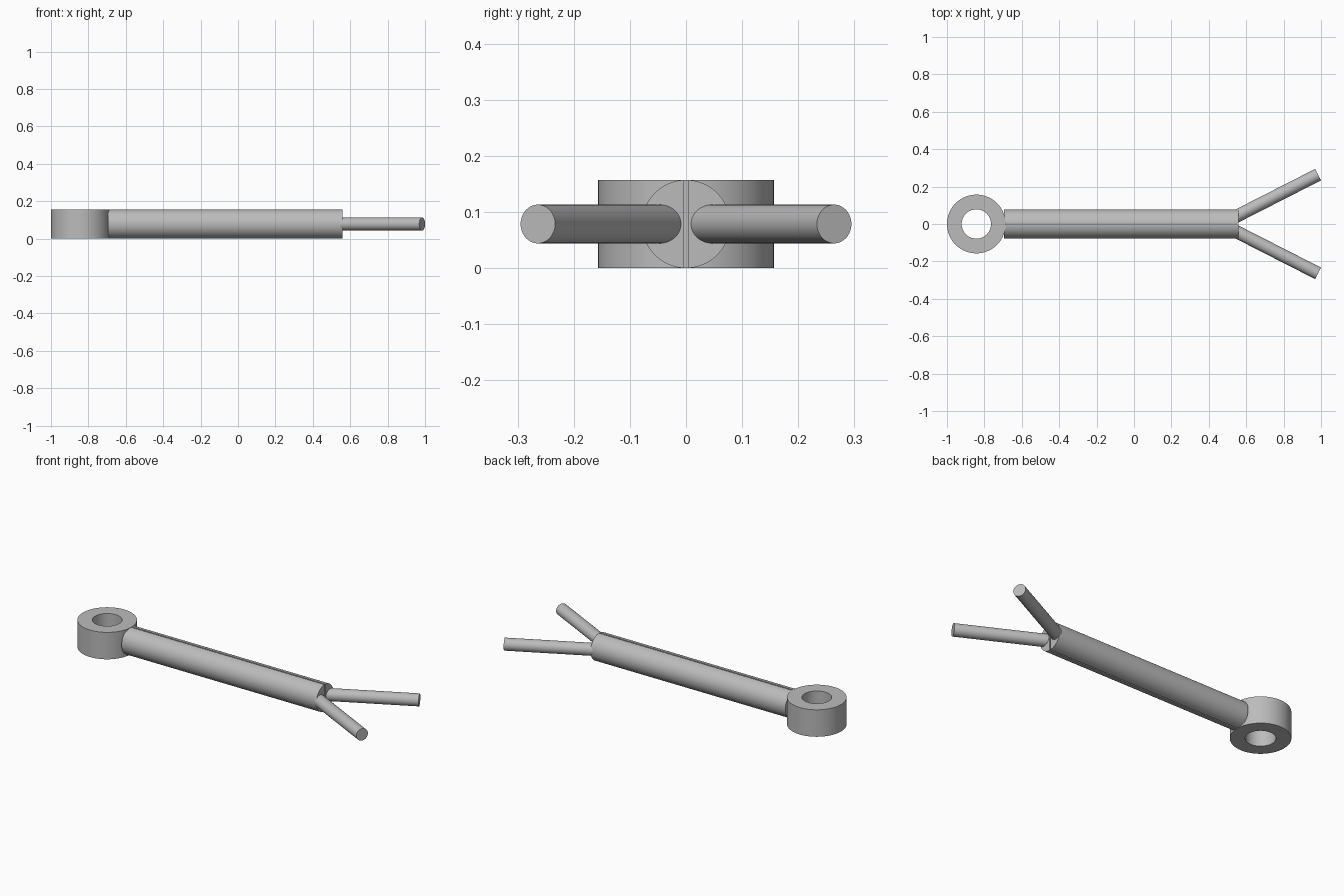
import bpy, bmesh
from math import sin, cos, pi, asin, radians
from mathutils import Vector, Matrix

cube = bpy.data.objects.get("Cube")
if cube:
    bpy.data.objects.remove(cube, do_unlink=True)

R = 0.0785          # shaft radius, also half the eye height
GAP = 0.0035        # half the slot width
LEG_R = 0.0345
ANGLE = radians(27)

steel = bpy.data.materials.new("grey_steel")
steel.use_nodes = True
colour = (0.5, 0.5, 0.5, 1)
steel.diffuse_color = colour
steel.node_tree.nodes["Principled BSDF"].inputs["Base Color"].default_value = colour


def finish(name, bm):
    bmesh.ops.recalc_face_normals(bm, faces=bm.faces)
    mesh = bpy.data.meshes.new(name)
    bm.to_mesh(mesh)
    bm.free()
    mesh.materials.append(steel)
    obj = bpy.data.objects.new(name, mesh)
    bpy.context.collection.objects.link(obj)
    bpy.ops.object.select_all(action="DESELECT")
    obj.select_set(True)
    bpy.context.view_layer.objects.active = obj
    bpy.ops.object.shade_smooth_by_angle(angle=radians(35))
    return obj


# Eye: rectangular section spun into a ring
def eye(centre_x, inner, outer, segments=96):
    bm = bmesh.new()
    section = [(inner, 0), (outer, 0), (outer, 2 * R), (inner, 2 * R)]
    rings = []
    for i in range(segments):
        a = 2 * pi * i / segments
        rings.append([bm.verts.new((centre_x + r * cos(a), r * sin(a), z)) for r, z in section])
    for i in range(segments):
        a, b = rings[i], rings[(i + 1) % segments]
        for j in range(4):
            k = (j + 1) % 4
            bm.faces.new((a[j], b[j], b[k], a[k]))
    return finish("eye_ring", bm)


# Half shaft: D-shaped section extruded along x
def half_shaft(name, side, x0, x1, steps=48):
    bm = bmesh.new()
    edge = asin(GAP / R)
    verts = []
    for i in range(steps + 1):
        a = edge + (pi - 2 * edge) * i / steps
        verts.append(bm.verts.new((x0, side * R * sin(a), R + R * cos(a))))
    face = bm.faces.new(verts)
    new = bmesh.ops.extrude_face_region(bm, geom=[face])["geom"]
    moved = [v for v in new if isinstance(v, bmesh.types.BMVert)]
    bmesh.ops.translate(bm, verts=moved, vec=(x1 - x0, 0, 0))
    return finish(name, bm)


# Splayed leg: round rod between two points
def leg(name, side):
    start = Vector((0.543, side * 0.039, R))
    end = Vector((0.9845, side * 0.264, R))
    axis = end - start
    turn = axis.to_track_quat("Z", "Y").to_matrix().to_4x4()
    bm = bmesh.new()
    bmesh.ops.create_cone(bm, cap_ends=True, segments=64, radius1=LEG_R, radius2=LEG_R,
                          depth=axis.length,
                          matrix=Matrix.Translation((start + end) / 2) @ turn)
    return finish(name, bm)


eye(-0.843, R, 2 * R)
for label, side in (("left_side", 1), ("right_side", -1)):
    half_shaft("half_shaft_" + label, side, -0.695, 0.56)
    leg("splayed_leg_" + label, side)
